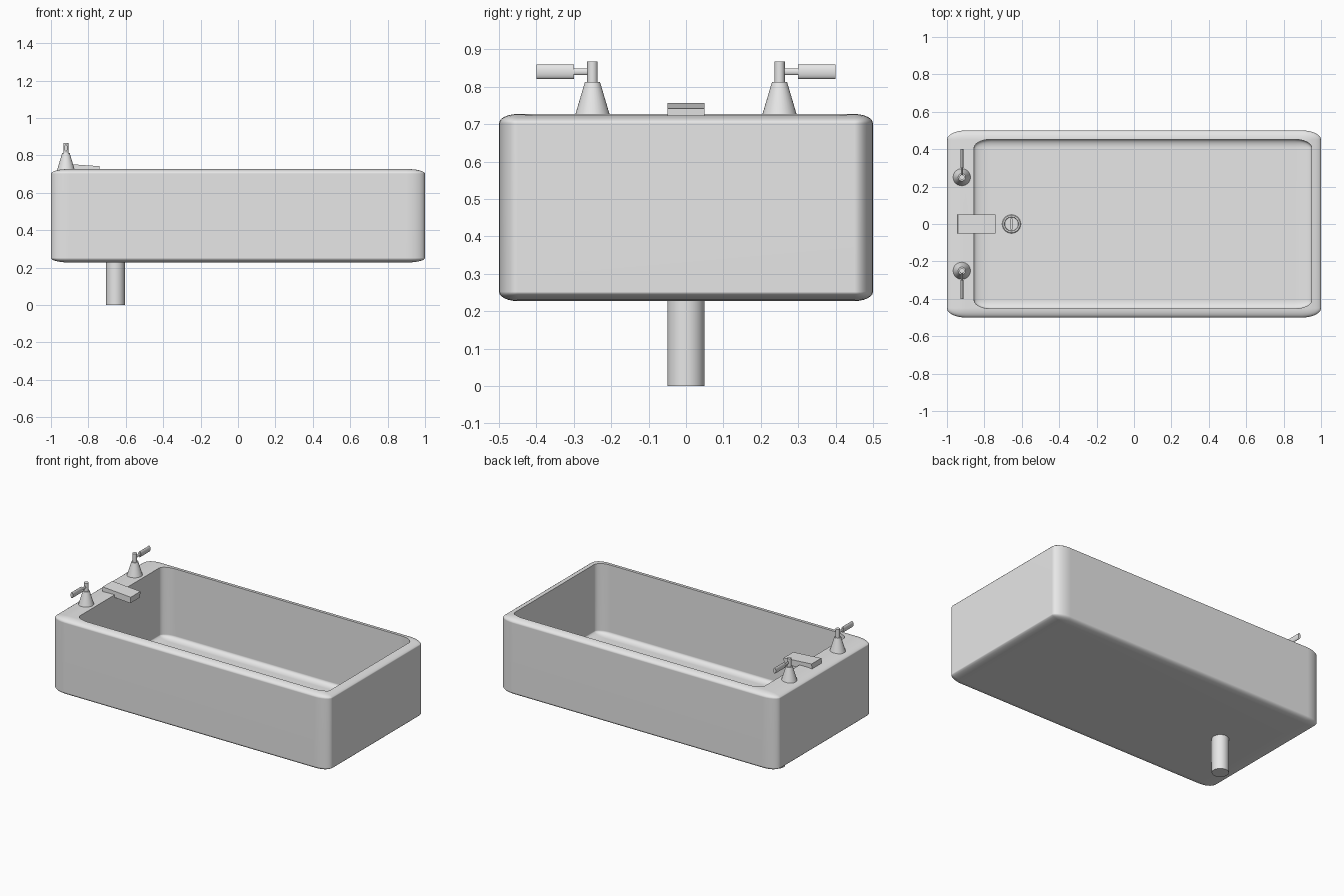
import bpy, bmesh, math
from mathutils import Matrix, Vector

if "Cube" in bpy.data.objects:
    bpy.data.objects.remove(bpy.data.objects["Cube"])

grey = bpy.data.materials.new("plain grey")
grey.diffuse_color = (0.8, 0.8, 0.8, 1)
grey.use_nodes = True
grey.node_tree.nodes["Principled BSDF"].inputs["Base Color"].default_value = grey.diffuse_color


def finish(name, bm, matrix, smooth=True):
    bm.transform(matrix)
    bmesh.ops.recalc_face_normals(bm, faces=bm.faces)
    mesh = bpy.data.meshes.new(name)
    bm.to_mesh(mesh)
    bm.free()
    mesh.materials.append(grey)
    ob = bpy.data.objects.new(name, mesh)
    bpy.context.collection.objects.link(ob)
    if smooth:
        smooth_by_angle(ob)
    return ob


def smooth_by_angle(ob):
    bpy.ops.object.select_all(action='DESELECT')
    ob.select_set(True)
    bpy.context.view_layer.objects.active = ob
    bpy.ops.object.shade_smooth_by_angle(angle=math.radians(35))


def box(name, centre, size, bevel=0, tilt=0):
    # the unit cube is rounded before scaling, so the rounding stretches with it
    bm = bmesh.new()
    bmesh.ops.create_cube(bm, size=1)
    if bevel:
        bmesh.ops.bevel(bm, geom=bm.edges[:], offset=bevel, segments=6,
                        profile=0.5, affect='EDGES')
    m = (Matrix.Translation(centre) @ Matrix.Rotation(tilt, 4, 'Y')
         @ Matrix.Diagonal((*size, 1)))
    return finish(name, bm, m, bool(bevel))


def rod(name, start, end, r1, r2=None, squash=1):
    # cylinder or cone between two points, squash narrows it along x
    a, b = Vector(start), Vector(end)
    bm = bmesh.new()
    bmesh.ops.create_cone(bm, cap_ends=True, segments=32, radius1=r1,
                          radius2=r1 if r2 is None else r2, depth=(b - a).length)
    rot = (b - a).to_track_quat('Z', 'Y').to_matrix().to_4x4()
    m = (Matrix.Translation((a + b) / 2) @ Matrix.Diagonal((squash, 1, 1, 1)) @ rot)
    return finish(name, bm, m)


# basin with hollow
basin = box("basin", (0, 0, 0.477), (2, 1, 0.5), 0.05)
cutter = box("hollow_cutter", (0.0475, 0, 0.515), (1.805, 0.905, 0.5), 0.05)
cutter.hide_render = True
mod = basin.modifiers.new("hollow", 'BOOLEAN')
mod.operation = 'DIFFERENCE'
mod.solver = 'EXACT'
mod.object = cutter
bpy.context.view_layer.objects.active = basin
bpy.ops.object.modifier_apply(modifier="hollow")
bpy.data.objects.remove(cutter)
smooth_by_angle(basin)
wn = basin.modifiers.new("clean shading", 'WEIGHTED_NORMAL')
wn.keep_sharp = True

# drain: pipe below, ring and stopper with grip inside
DX, FLOOR = -0.655, 0.265
rod("drain_pipe", (DX, 0, 0), (DX, 0, FLOOR - 0.01), 0.05)
bm = bmesh.new()
profile = [(0.05, 0), (0.05, 0.006), (0.046, 0.01), (0.038, 0.01), (0.036, 0)]
verts = [bm.verts.new((r, 0, z)) for r, z in profile]
edges = [bm.edges.new((verts[i], verts[(i + 1) % 5])) for i in range(5)]
bmesh.ops.spin(bm, geom=verts + edges, axis=(0, 0, 1), cent=(0, 0, 0),
               angle=2 * math.pi, steps=32, use_merge=True)
bmesh.ops.remove_doubles(bm, verts=bm.verts[:], dist=1e-5)
finish("drain_ring", bm, Matrix.Translation((DX, 0, FLOOR)))
rod("stopper", (DX, 0, FLOOR - 0.005), (DX, 0, FLOOR + 0.004), 0.036)
box("stopper_grip", (DX, 0, FLOOR + 0.012), (0.012, 0.06, 0.024))

# spout, tilted down toward the basin
box("spout", (-0.842, 0, 0.729), (0.203, 0.1, 0.04), tilt=math.radians(4))

# two taps with lever handles pointing outward
TX, HZ = -0.92, 0.84
for side, label in ((1, "back"), (-1, "front")):
    y = 0.25 * side
    rod(label + "_tap_base", (TX, y, 0.722), (TX, y, 0.813), 0.047, 0.02)
    rod(label + "_tap_stem", (TX, y, 0.811), (TX, y, 0.867), 0.014)
    rod(label + "_lever_arm", (TX, y, HZ), (TX, y + 0.055 * side, HZ), 0.009, squash=0.6)
    rod(label + "_lever_handle", (TX, y + 0.05 * side, HZ), (TX, y + 0.15 * side, HZ),
        0.019, squash=0.45)
